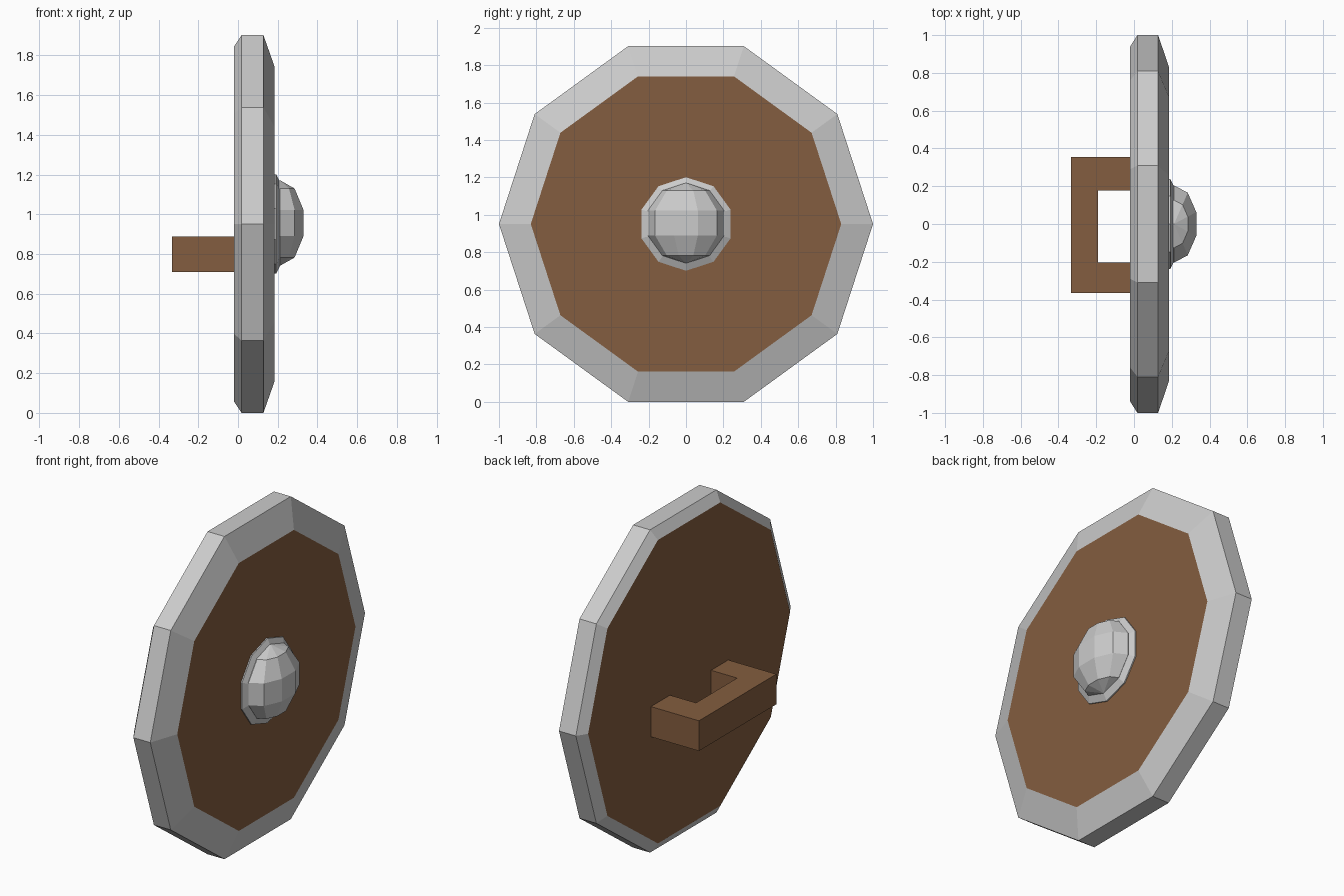
import bpy, bmesh, math
from mathutils import Matrix

if "Cube" in bpy.data.objects:
    bpy.data.objects.remove(bpy.data.objects["Cube"])

SIDES = 10
CZ = 0.951  # height of the shield centre

wood = bpy.data.materials.new("wood")
wood.diffuse_color = (0.23, 0.11, 0.05, 1)
wood.use_nodes = True
wood.node_tree.nodes["Principled BSDF"].inputs["Base Color"].default_value = wood.diffuse_color


def finish(bm, name, mat=None):
    bmesh.ops.recalc_face_normals(bm, faces=bm.faces)
    me = bpy.data.meshes.new(name)
    bm.to_mesh(me)
    bm.free()
    ob = bpy.data.objects.new(name, me)
    bpy.context.collection.objects.link(ob)
    if mat:
        me.materials.append(mat)
    return ob


def lathe_x(name, profile, start=0.0, capped=True, mat=None):
    """Ten-sided turning around the x axis from (x, radius) points."""
    bm = bmesh.new()
    rings = []
    for x, r in profile:
        angles = [start + math.tau * i / SIDES for i in range(SIDES)]
        rings.append([bm.verts.new((x, r * math.cos(a), CZ + r * math.sin(a))) for a in angles])
    for a, b in zip(rings, rings[1:]):
        for i in range(SIDES):
            j = (i + 1) % SIDES
            bm.faces.new((a[i], a[j], b[j], b[i]))
    if capped:
        bm.faces.new(rings[0][::-1])
        bm.faces.new(rings[-1])
    return finish(bm, name, mat)


# Bevelled metal rim around the wooden board
lathe_x("rim", [(-0.02, 0.94), (0.018, 1.0), (0.128, 1.0), (0.185, 0.83)], capped=False)
lathe_x("board", [(-0.02, 0.94), (0.185, 0.83)], mat=wood)

# Central boss: flange and flattened dome
lathe_x("boss_flange", [(0.18, 0.25), (0.192, 0.25), (0.214, 0.205)], start=math.pi / 2)
bm = bmesh.new()
bmesh.ops.create_uvsphere(
    bm, u_segments=SIDES, v_segments=5, radius=1,
    matrix=Matrix.Translation((0.212, 0, CZ + 0.005)) @ Matrix.Diagonal((0.13, 0.215, 0.215, 1)))
finish(bm, "boss_dome")

# U-shaped grip on the back
outline = [(-0.02, 0.355), (-0.333, 0.355), (-0.333, -0.365), (-0.02, -0.365),
           (-0.02, -0.205), (-0.19, -0.205), (-0.19, 0.178), (-0.02, 0.178)]
bm = bmesh.new()
face = bm.faces.new([bm.verts.new((x, y, 0.71)) for x, y in outline])
top = bmesh.ops.extrude_face_region(bm, geom=[face], use_keep_orig=True)
bmesh.ops.translate(bm, vec=(0, 0, 0.178),
                    verts=[v for v in top["geom"] if isinstance(v, bmesh.types.BMVert)])
finish(bm, "grip", wood)
